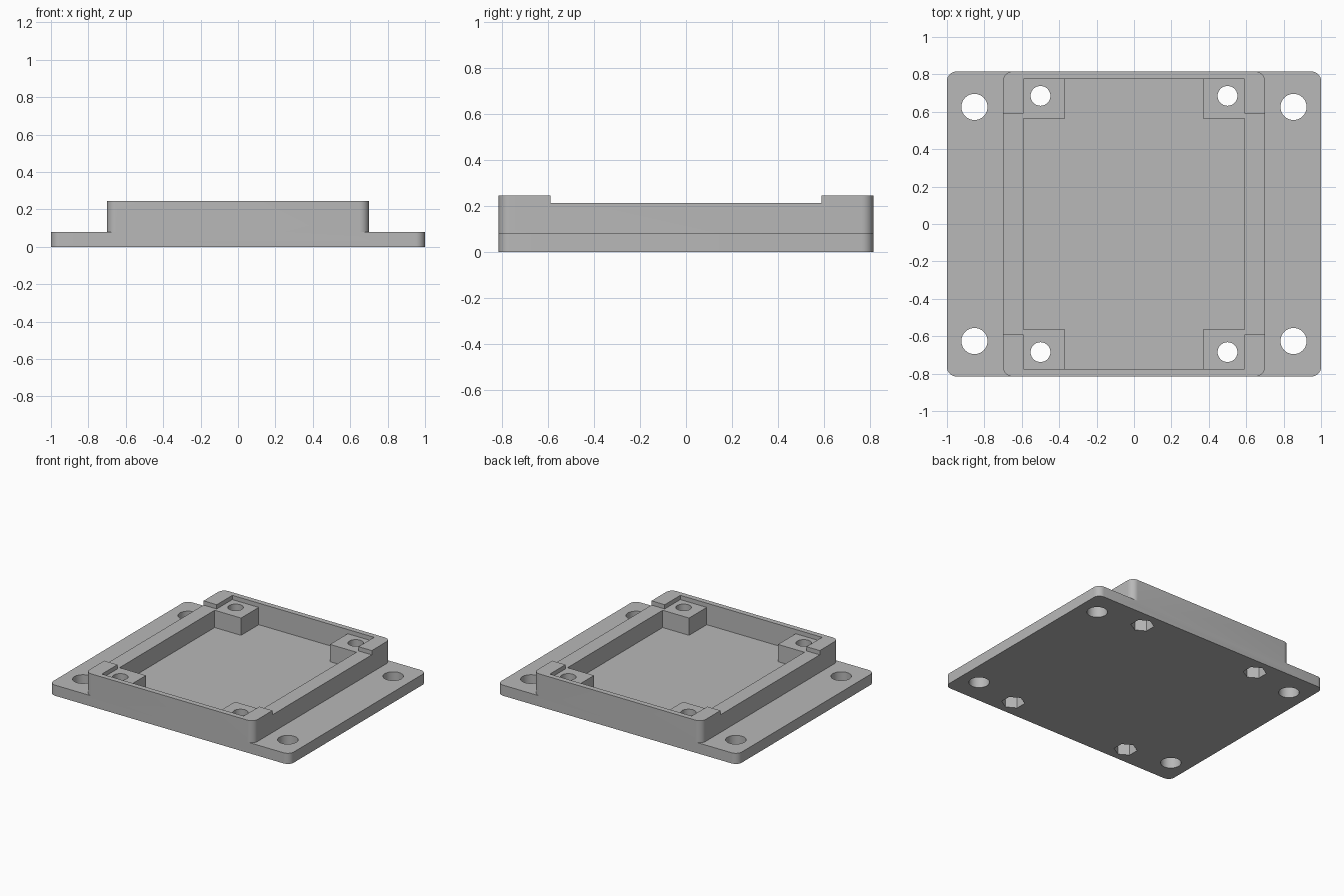
import bpy
import bmesh
from math import cos, sin, pi, radians

cube = bpy.data.objects.get("Cube")
if cube:
    bpy.data.objects.remove(cube, do_unlink=True)

grey = bpy.data.materials.new("plain grey")
grey.use_nodes = True
grey.diffuse_color = (0.48, 0.48, 0.48, 1)
grey.node_tree.nodes["Principled BSDF"].inputs["Base Color"].default_value = (0.48, 0.48, 0.48, 1)


def prism(name, outline, z0, z1):
    """Extrude a flat outline between two heights."""
    bm = bmesh.new()
    face = bm.faces.new([bm.verts.new((x, y, z0)) for x, y in outline])
    top = bmesh.ops.extrude_face_region(bm, geom=[face])["geom"]
    verts = [v for v in top if isinstance(v, bmesh.types.BMVert)]
    bmesh.ops.translate(bm, verts=verts, vec=(0, 0, z1 - z0))
    bmesh.ops.recalc_face_normals(bm, faces=bm.faces)
    mesh = bpy.data.meshes.new(name)
    bm.to_mesh(mesh)
    bm.free()
    mesh.materials.append(grey)
    obj = bpy.data.objects.new(name, mesh)
    bpy.context.collection.objects.link(obj)
    return obj


def rounded(hx, hy, r, steps=8):
    """Rectangle with rounded corners."""
    points = []
    for q, (sx, sy) in enumerate([(1, 1), (-1, 1), (-1, -1), (1, -1)]):
        for i in range(steps + 1):
            a = (q + i / steps) * pi / 2
            points.append((sx * (hx - r) + r * cos(a), sy * (hy - r) + r * sin(a)))
    return points


def plus(xi, yi, xo, yo):
    """Rectangle with its four corners notched away."""
    quarter = [(xo, yi), (xi, yi), (xi, yo)]
    points = []
    for sx, sy, order in [(1, 1, 1), (-1, 1, -1), (-1, -1, 1), (1, -1, -1)]:
        points += [(sx * x, sy * y) for x, y in quarter[::order]]
    return points


def ring(cx, cy, r, sides, start=0.0):
    return [(cx + r * cos(start + 2 * pi * i / sides),
             cy + r * sin(start + 2 * pi * i / sides)) for i in range(sides)]


def combine(target, tool, operation):
    mod = target.modifiers.new("combine", "BOOLEAN")
    mod.operation = operation
    mod.solver = "EXACT"
    mod.object = tool
    bpy.context.view_layer.objects.active = target
    bpy.ops.object.modifier_apply(modifier=mod.name)
    bpy.data.objects.remove(tool, do_unlink=True)


# Flanged base plate joined to the raised frame
HALF_Y = 0.815
tray = prism("mounting_tray", rounded(1.0, HALF_Y, 0.05), 0, 0.08)
combine(tray, prism("raised_frame", rounded(0.70, HALF_Y, 0.05), 0.04, 0.245), "UNION")

# Lowered side rims and post tops, then the main cavity around the posts
combine(tray, prism("rim_cutter", plus(0.59, 0.59, 0.80, 0.775), 0.213, 0.4), "DIFFERENCE")
combine(tray, prism("cavity_cutter", plus(0.37, 0.565, 0.59, 0.775), 0.083, 0.4), "DIFFERENCE")

# Flange holes, post holes and hexagonal nut pockets underneath
for sx in (-1, 1):
    for sy in (-1, 1):
        px, py = sx * 0.5, sy * 0.685
        cutters = [
            prism("flange_hole", ring(sx * 0.853, sy * 0.626, 0.07, 40), -0.1, 0.4),
            prism("post_hole", ring(px, py, 0.053, 40), -0.1, 0.4),
            prism("nut_pocket", ring(px, py, 0.08, 6, pi / 6), -0.1, 0.1),
        ]
        for cutter in cutters:
            combine(tray, cutter, "DIFFERENCE")

bpy.ops.object.select_all(action="DESELECT")
tray.select_set(True)
bpy.context.view_layer.objects.active = tray
bpy.ops.object.shade_smooth_by_angle(angle=radians(30))
